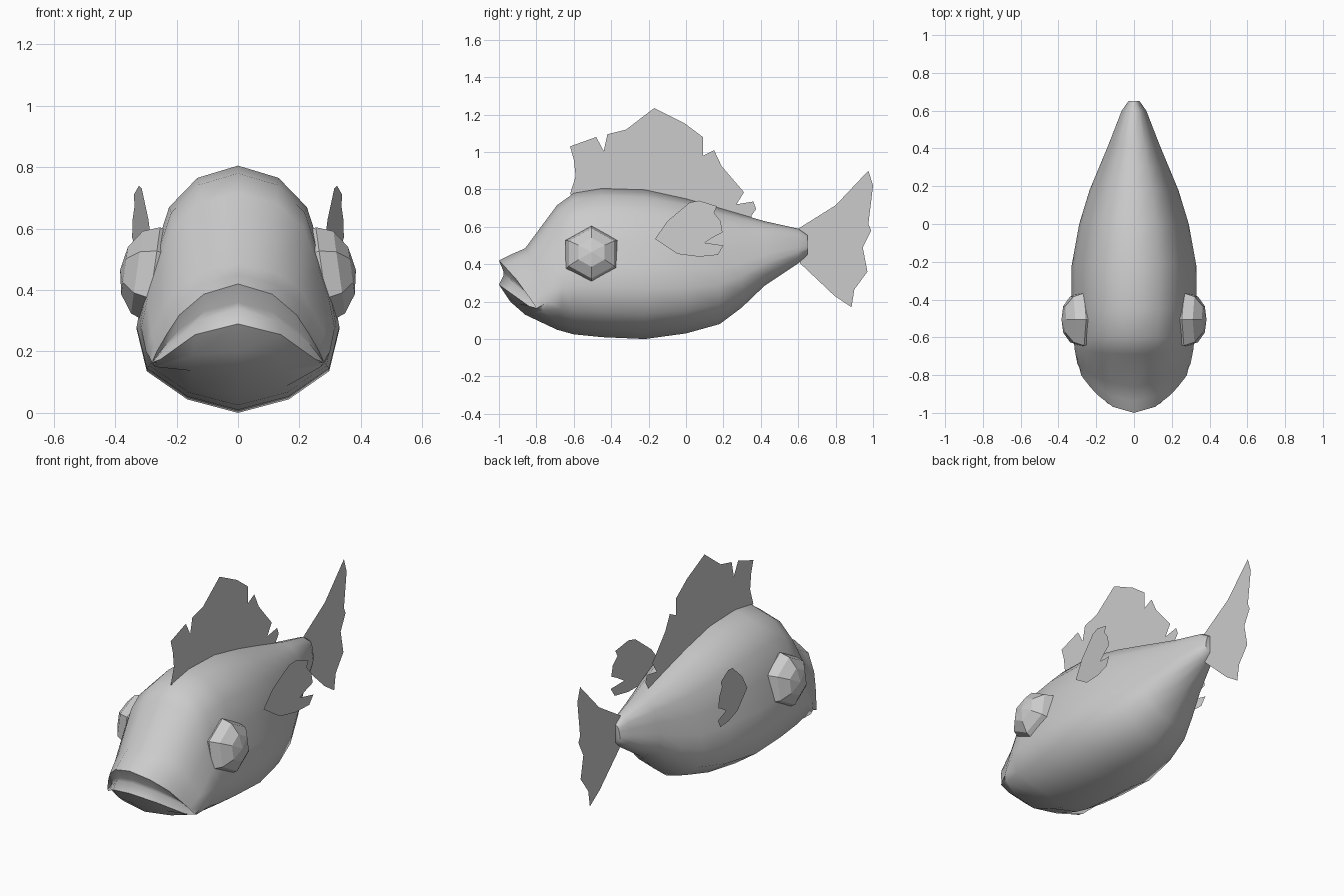
import bpy, bmesh, math

if "Cube" in bpy.data.objects:
    bpy.data.objects.remove(bpy.data.objects["Cube"])

def make_object(name, verts, faces, smooth=None):
    me = bpy.data.meshes.new(name)
    me.from_pydata(verts, [], faces)
    bm = bmesh.new()
    bm.from_mesh(me)
    bmesh.ops.recalc_face_normals(bm, faces=bm.faces)
    bm.to_mesh(me)
    bm.free()
    ob = bpy.data.objects.new(name, me)
    bpy.context.collection.objects.link(ob)
    if smooth:
        bpy.ops.object.select_all(action='DESELECT')
        ob.select_set(True)
        bpy.context.view_layer.objects.active = ob
        bpy.ops.object.shade_smooth_by_angle(angle=math.radians(smooth))
    return ob

# Body: half cross-section (width factor, height factor) lofted along y
half = [(0, 1), (.4, .95), (.68, .83), (.82, .65), (.94, .48),
        (1, .34), (.9, .17), (.5, .055), (0, 0)]
section = half + [(-u, v) for u, v in half[-2:0:-1]]
n = len(section)
# y, top z, bottom z, half width, sweep back at sides, drop at sides
stations = [
    (-.975, .36, .34, .27, .20, .17),
    (-1.0, .42, .29, .28, .20, .17),
    (-.94, .45, .20, .29, .18, .10),
    (-.86, .485, .13, .30, .12, .05),
    (-.69, .715, .05, .315, .03, 0),
    (-.60, .78, .025, .32, 0, 0),
    (-.45, .805, .01, .33, 0, 0),
    (-.22, .798, 0, .33, 0, 0),
    (0, .75, .03, .29, 0, 0),
    (.18, .70, .08, .235, 0, 0),
    (.30, .665, .17, .185, 0, 0),
    (.42, .63, .285, .135, 0, 0),
    (.60, .59, .405, .065, 0, 0),
    (.65, .555, .45, .03, 0, 0)]
verts, faces = [], []
for y, zt, zb, w, sweep, drop in stations:
    for u, v in section:
        verts.append((u * w, y + sweep * u * u, zb + (zt - zb) * v - drop * u * u))
for r in range(len(stations) - 1):
    for i in range(n):
        j = (i + 1) % n
        faces.append((r * n + i, r * n + j, (r + 1) * n + j, (r + 1) * n + i))
# Mouth slot and tail-end cap
for i in range(4):
    right = [i, i + 1, 7 - i, 8 - i] if i < 3 else [3, 4, 5]
    faces += [right, [(n - k) % n for k in right]]
faces.append([(len(stations) - 1) * n + i for i in range(n)])
make_object("body", verts, faces, 50)

# Flat fins from side outlines (y, z)
def fin(name, outline, x_at=lambda y: 0):
    make_object(name, [(x_at(y), y, z) for y, z in outline], [range(len(outline))])

fin("dorsal_fin", [
    (-.62, .775), (-.59, .87), (-.60, .96), (-.62, 1.03), (-.48, 1.08), (-.44, 1.005),
    (-.42, 1.095), (-.32, 1.12), (-.17, 1.235), (-.01, 1.155), (.09, 1.08), (.09, .98),
    (.15, 1.01), (.19, .925), (.31, .785), (.27, .72), (.36, .735), (.375, .695),
    (.35, .66), (.35, .62), (-.1, .75), (-.55, .75)])
fin("tail_fin", [
    (.6, .59), (.8, .715), (.975, .9), (1, .82), (.975, .615), (.99, .58), (.945, .49),
    (.97, .36), (.9, .265), (.885, .17), (.795, .23), (.61, .405)])
side_outline = [
    (-.165, .535), (-.1, .63), (.02, .73), (.07, .74), (.165, .71), (.15, .675),
    (.185, .63), (.195, .57), (.155, .55), (.1, .515), (.2, .5), (.17, .45),
    (.07, .44), (-.045, .455)]

for side, s in (("right", 1), ("left", -1)):
    # Side fin, angled outwards to the rear
    fin(side + "_side_fin", side_outline, lambda y: s * (.28 + .18 * (y + .165)))
    # Faceted eye: six-sided sphere with its pole facing outwards
    ev, ef = [], []
    tilt = math.radians(8)
    for r in range(7):
        a = math.pi * r / 6
        for k in range(6):
            b = math.pi / 3 * k
            out = .11 * math.cos(a)
            rad = .156 * math.sin(a)
            up = rad * math.cos(b)
            ev.append((s * (.275 + out * math.cos(tilt) - up * math.sin(tilt)),
                       -.505 + .93 * rad * math.sin(b) / .9,
                       .45 + up * math.cos(tilt) + out * math.sin(tilt)))
            if r < 6:
                k2 = (k + 1) % 6
                ef.append((r * 6 + k, r * 6 + k2, r * 6 + 6 + k2, r * 6 + 6 + k))
    eye = make_object(side + "_eye", ev, ef)
    bm = bmesh.new()
    bm.from_mesh(eye.data)
    bmesh.ops.remove_doubles(bm, verts=bm.verts, dist=.001)
    bmesh.ops.recalc_face_normals(bm, faces=bm.faces)
    bm.to_mesh(eye.data)
    bm.free()
